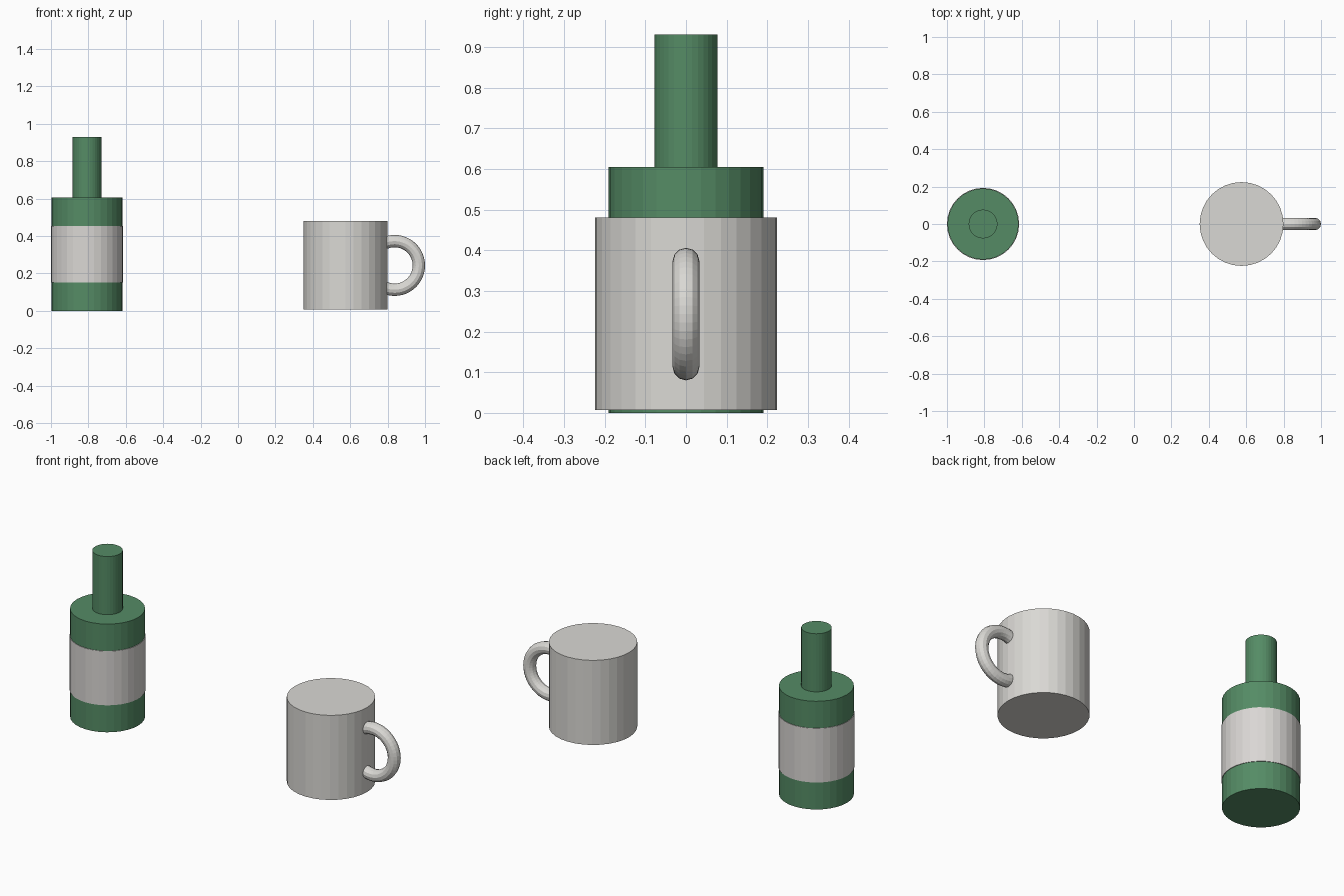
import bpy
import math

cube = bpy.data.objects.get("Cube")
if cube:
    bpy.data.objects.remove(cube, do_unlink=True)


def material(name, rgb):
    mat = bpy.data.materials.new(name)
    mat.use_nodes = True
    mat.diffuse_color = (*rgb, 1)
    mat.node_tree.nodes["Principled BSDF"].inputs["Base Color"].default_value = (*rgb, 1)
    return mat


green = material("bottle green", (0.09, 0.26, 0.13))
cream = material("label off white", (0.70, 0.68, 0.66))
stone = material("mug off white", (0.70, 0.69, 0.66))


def finish(name, mat):
    obj = bpy.context.object
    obj.name = obj.data.name = name
    obj.data.materials.append(mat)
    return obj


def cylinder(name, x, radius, bottom, top, mat):
    bpy.ops.mesh.primitive_cylinder_add(
        vertices=32, radius=radius, depth=top - bottom,
        location=(x, 0, (bottom + top) / 2))
    return finish(name, mat)


# Bottle: body, neck and a thin wrapped label
BOTTLE_X = -0.807
cylinder("bottle_body", BOTTLE_X, 0.19, 0, 0.605, green)
cylinder("bottle_neck", BOTTLE_X, 0.077, 0.605, 0.93, green)
cylinder("bottle_label", BOTTLE_X, 0.193, 0.152, 0.455, cream)

# Mug: solid cup with a ring handle sunk into its side
cylinder("mug_body", 0.575, 0.224, 0.007, 0.48, stone)
bpy.ops.mesh.primitive_torus_add(
    major_radius=0.13, minor_radius=0.033, major_segments=48, minor_segments=12,
    location=(0.837, 0, 0.243), rotation=(math.pi / 2, 0, 0))
finish("mug_handle", stone)
